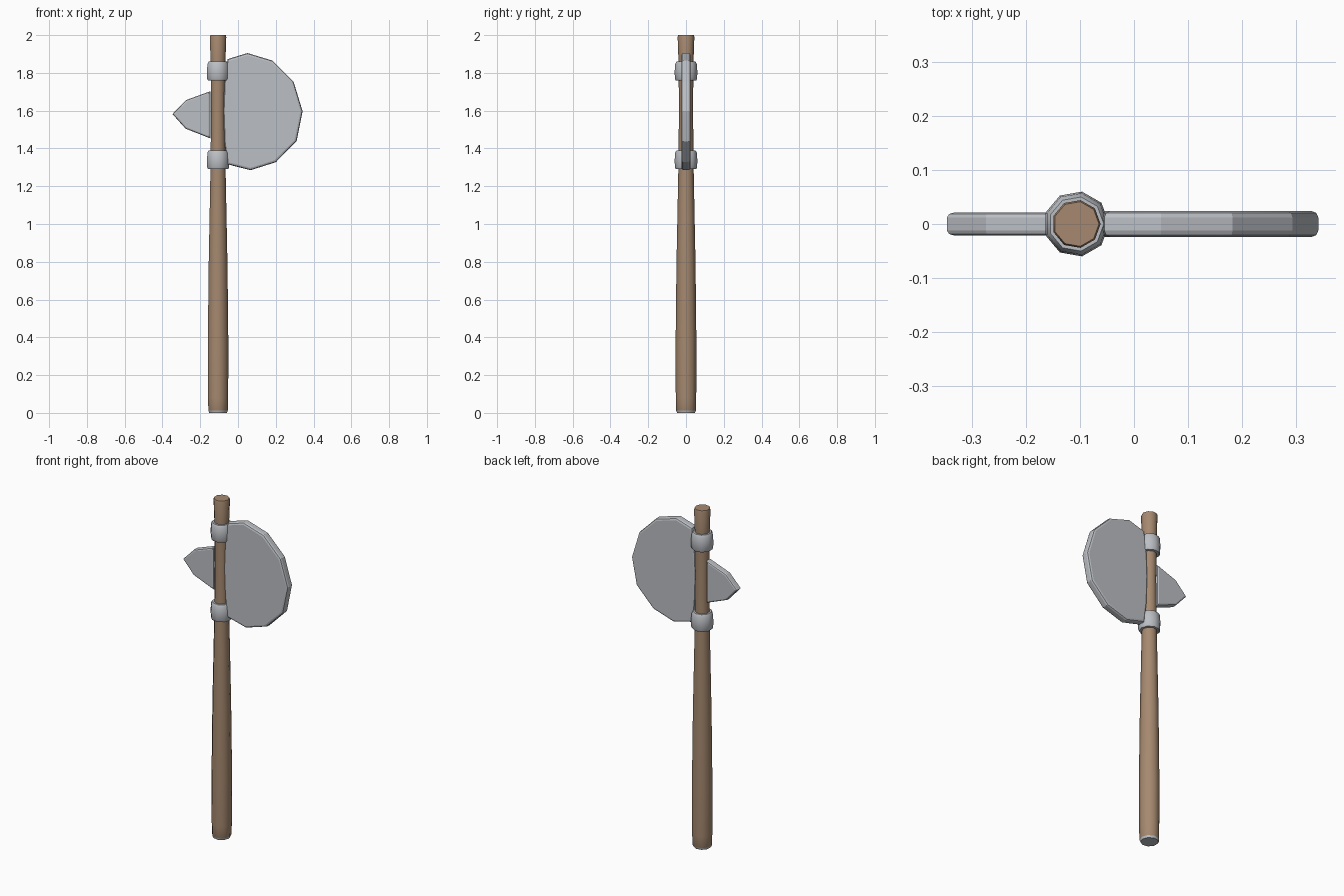
import bpy, bmesh, math

if "Cube" in bpy.data.objects:
    bpy.data.objects.remove(bpy.data.objects["Cube"])

AXIS_X = -0.107   # handle axis
SIDES = 9


def finish(name, bm, angle, mats=()):
    bmesh.ops.recalc_face_normals(bm, faces=bm.faces)
    mesh = bpy.data.meshes.new(name)
    bm.to_mesh(mesh)
    bm.free()
    obj = bpy.data.objects.new(name, mesh)
    bpy.context.collection.objects.link(obj)
    for m in mats:
        mesh.materials.append(m)
    bpy.ops.object.select_all(action='DESELECT')
    obj.select_set(True)
    bpy.context.view_layer.objects.active = obj
    bpy.ops.object.shade_smooth_by_angle(angle=math.radians(angle))
    return obj


def lathe(profile, closed=False):
    """Revolve (radius, z) points round the handle axis."""
    bm = bmesh.new()
    rings = []
    for r, z in profile:
        rings.append([bm.verts.new((AXIS_X + r * math.cos(2 * math.pi * i / SIDES),
                                    r * math.sin(2 * math.pi * i / SIDES), z))
                      for i in range(SIDES)])
    pairs = list(zip(rings, rings[1:]))
    if closed:
        pairs.append((rings[-1], rings[0]))
    for a, b in pairs:
        for i in range(SIDES):
            j = (i + 1) % SIDES
            bm.faces.new((a[i], a[j], b[j], b[i]))
    if not closed:
        bm.faces.new(rings[0][::-1])
        bm.faces.new(rings[-1])
    return bm


def plate(name, outline, half, bevel):
    """Extrude an x-z outline along y and round its rim."""
    bm = bmesh.new()
    face = bm.faces.new([bm.verts.new((x, -half, z)) for x, z in outline])
    ext = bmesh.ops.extrude_face_region(bm, geom=[face])
    moved = [v for v in ext['geom'] if isinstance(v, bmesh.types.BMVert)]
    bmesh.ops.translate(bm, verts=moved, vec=(0, 2 * half, 0))
    rim = [e for e in bm.edges if abs(e.verts[0].co.y - e.verts[1].co.y) < 1e-5]
    bmesh.ops.bevel(bm, geom=rim, offset=bevel, segments=2, profile=0.5, affect='EDGES')
    return finish(name, bm, 20)


wood = bpy.data.materials.new("wood")
wood.diffuse_color = (0.38, 0.25, 0.16, 1)
wood.use_nodes = True
wood.node_tree.nodes["Principled BSDF"].inputs["Base Color"].default_value = wood.diffuse_color
metal = bpy.data.materials.new("metal")
metal.diffuse_color = (0.5, 0.52, 0.55, 1)
metal.use_nodes = True
metal.node_tree.nodes["Principled BSDF"].inputs["Base Color"].default_value = metal.diffuse_color

# Tapered wooden handle with a grey butt face
bm = lathe([(0.048, 0), (0.053, 0.012), (0.055, 0.08), (0.056, 0.35), (0.054, 0.55),
            (0.051, 0.8), (0.046, 1.05), (0.041, 1.3), (0.038, 1.6), (0.040, 1.85),
            (0.045, 1.99), (0.042, 2.0)])
bm.faces.ensure_lookup_table()
for f in bm.faces:
    f.material_index = 1 if f.calc_center_median().z < 0.01 else 0
finish("handle", bm, 45, (wood, metal))

# Binding collars
for name, z in (("lower_collar", 1.29), ("upper_collar", 1.76)):
    finish(name, lathe([(0.038, z), (0.055, z), (0.060, z + 0.01), (0.061, z + 0.05),
                        (0.058, z + 0.088), (0.051, z + 0.1), (0.038, z + 0.1)], True),
           45, (metal,))

# Broad rounded blade
blade = plate("blade", [(-0.055, 1.873), (0.05, 1.905), (0.183, 1.865), (0.294, 1.754),
                        (0.342, 1.597), (0.31, 1.438), (0.20, 1.327), (0.066, 1.285),
                        (-0.055, 1.316), (-0.071, 1.43), (-0.077, 1.6), (-0.071, 1.75)],
              0.024, 0.012)
blade.data.materials.append(metal)

# Pointed back spike
spike = plate("back_spike", [(-0.347, 1.582), (-0.275, 1.656), (-0.146, 1.703),
                             (-0.146, 1.453), (-0.278, 1.505)], 0.021, 0.009)
spike.data.materials.append(metal)
